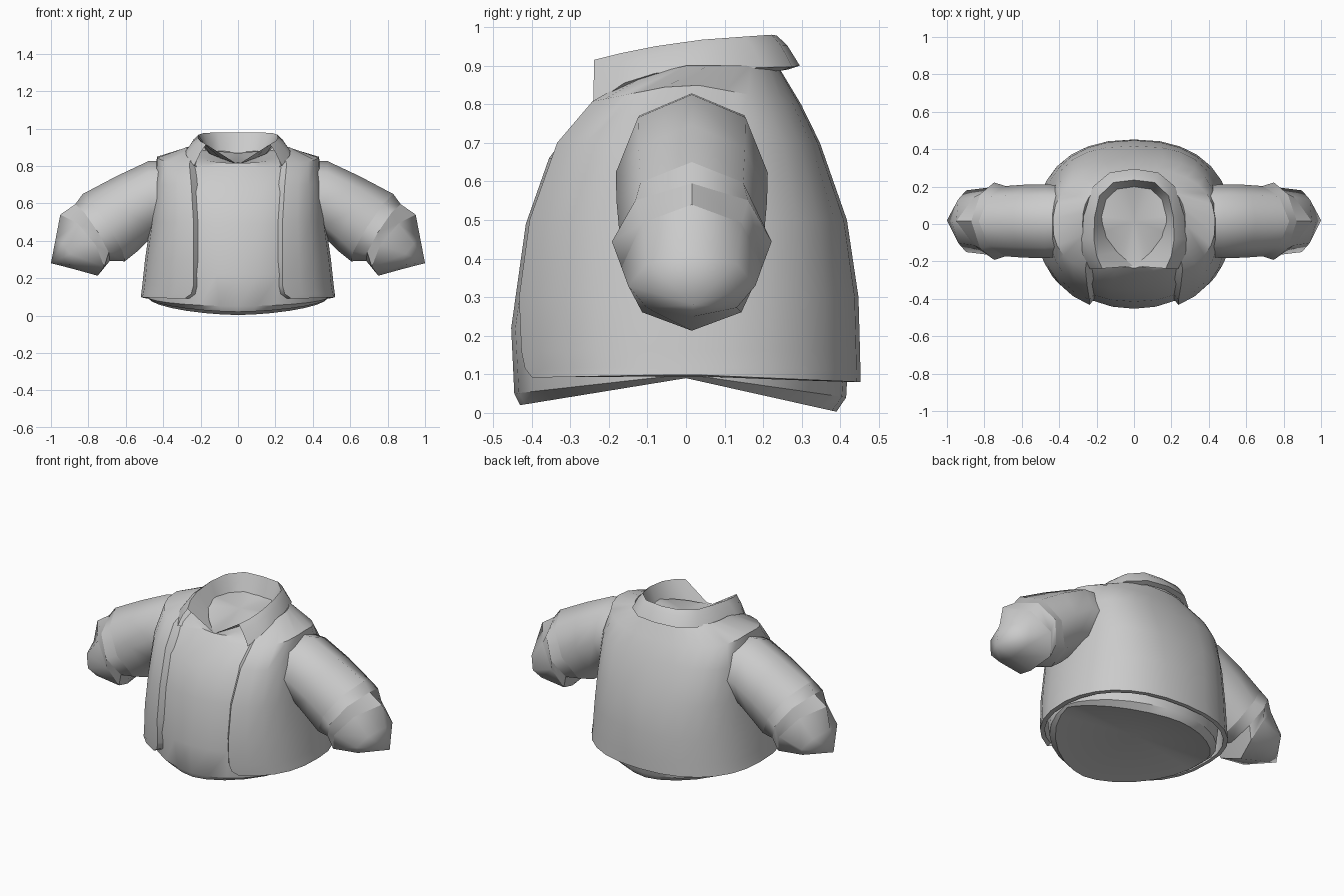
import bpy, bmesh, math

if "Cube" in bpy.data.objects:
    bpy.data.objects.remove(bpy.data.objects["Cube"])

cloth = bpy.data.materials.new("grey_cloth")
cloth.diffuse_color = (0.6, 0.6, 0.6, 1)
cloth.use_nodes = True
cloth.node_tree.nodes["Principled BSDF"].inputs["Base Color"].default_value = cloth.diffuse_color


def make(name, rows, closed=True, base=None, apex=None, thickness=0, angle=35):
    """Loft rows of points into a smooth-shaded object, with optional fan ends."""
    bm = bmesh.new()
    rings = [[bm.verts.new(p) for p in row] for row in rows]
    n = len(rows[0])
    for a, b in zip(rings, rings[1:]):
        for i in range(n if closed else n - 1):
            j = (i + 1) % n
            bm.faces.new((a[i], a[j], b[j], b[i]))
    for point, ring in ((base, rings[0]), (apex, rings[-1])):
        if point:
            tip = bm.verts.new(point)
            for i in range(n):
                bm.faces.new((ring[i], ring[(i + 1) % n], tip))
    bmesh.ops.recalc_face_normals(bm, faces=bm.faces)
    mesh = bpy.data.meshes.new(name)
    bm.to_mesh(mesh)
    bm.free()
    mesh.materials.append(cloth)
    ob = bpy.data.objects.new(name, mesh)
    bpy.context.collection.objects.link(ob)
    bpy.ops.object.select_all(action='DESELECT')
    bpy.context.view_layer.objects.active = ob
    ob.select_set(True)
    if thickness:
        mod = ob.modifiers.new("thickness", 'SOLIDIFY')
        mod.thickness = thickness
        mod.offset = -1
        bpy.ops.object.modifier_apply(modifier=mod.name)
    bpy.ops.object.shade_smooth_by_angle(angle=math.radians(angle))
    return ob


def torso_point(row, t):
    """Point on a torso ring; t = 0 is the front middle, pi the back middle."""
    zf, zs, zb, yf, rx, yb, power = row
    s, c = math.sin(t), math.cos(t)
    x = rx * math.copysign(abs(s) ** (2 / power), s)
    k = abs(c) ** (2 / power)
    y, zend = (yf * k, zf) if c > 0 else (yb * k, zb)
    return (x, y, zs + (zend - zs) * k)


# Shirt body: front, side, back height; front, side, back reach; squareness
shirt_rows = [
    (.02, .09, .003, -.43, .475, .39, 1.7), (.05, .10, .04, -.445, .488, .415, 1.9),
    (.22, .22, .22, -.453, .485, .425, 2.1), (.49, .49, .49, -.415, .445, .39, 2.3),
    (.66, .66, .66, -.355, .43, .335, 2.4), (.79, .83, .785, -.257, .40, .268, 2.2),
    (.815, .88, .885, -.235, .26, .22, 2.1), (.81, .885, .875, -.22, .172, .20, 1.9)]
make("shirt_body", [[torso_point(r, math.tau * i / 28) for i in range(28)]
                    for r in shirt_rows], base=(0, 0, .09), apex=(0, .02, .868))

# Open vest wrapping the back and sides, with rounded lower front corners;
# the last number is where its front edge lies
vest_rows = [
    (.09, .10, .08, -.452, .52, .452, 2.3, .285), (.115, .12, .11, -.457, .517, .452, 2.3, .25),
    (.16, .16, .16, -.463, .512, .451, 2.3, .238),
    (.3, .3, .3, -.47, .497, .447, 2.35, .238), (.5, .5, .5, -.436, .468, .417, 2.6, .238),
    (.7, .7, .7, -.358, .449, .347, 2.9, .25), (.80, .855, .80, -.28, .434, .298, 2.4, .26),
    (.84, .90, .90, -.245, .275, .238, 2.5, .245)]
rows = []
for r in vest_rows:
    t0 = math.asin((r[7] / r[4]) ** (r[6] / 2))
    row = [torso_point(r[:7], t0 + (math.tau - 2 * t0) * i / 24) for i in range(25)]
    # turned-in front edges
    (x, y, z), (u, v, w) = row[0], row[-1]
    rows.append([(x - .033, y + .04, z)] + row + [(u + .033, v + .04, w)])
make("vest", rows, closed=False, thickness=.025, angle=40)

# Folded collar: inner foot, top fold and outer edge from back to front
stations = [
    ((0, .20, .875), (0, .235, .978), (0, .295, .90)),
    ((.09, .185, .875), (.11, .222, .98), (.13, .275, .897)),
    ((.15, .13, .88), (.185, .15, .975), (.22, .20, .895)),
    ((.172, .04, .88), (.21, .04, .967), (.27, .04, .89)),
    ((.15, -.07, .865), (.215, -.08, .95), (.28, -.08, .88)),
    ((.09, -.15, .84), (.20, -.17, .932), (.276, -.16, .855)),
    ((.005, -.225, .81), (.17, -.238, .915), (.235, -.24, .80))]
right_half = []
for foot, top, edge in stations:
    bulge = tuple(a * .55 + b * .45 + c for a, b, c in zip(top, edge, (0, 0, .01)))
    under = (edge[0] * .9, edge[1] * .9, edge[2] - .01)
    right_half.append([foot, top, bulge, edge, under])
mirrored = [[(-x, y, z) for x, y, z in s] for s in right_half[:0:-1]]
make("collar", mirrored + right_half, closed=False, angle=45)

# Sleeves: top and bottom of each ring (x, z), half width, bend toward the body
sleeve_rings = [
    (.38, .83, .38, .44, .19, 0), (.48, .825, .46, .42, .197, 0),
    (.65, .745, .53, .35, .195, 0), (.83, .65, .605, .29, .188, .03)]
cuff_rings = [sleeve_rings[-1], (.87, .595, .685, .293, .207, .03),
              (.95, .54, .75, .213, .182, .09)]
end_rings = [cuff_rings[-1], (.975, .41, .88, .249, .165, .03)]


def tube(rings, side):
    """Octagonal rings following the arm."""
    rows = []
    for xt, zt, xb, zb, w, bend in rings:
        row = []
        for i in range(8):
            u, v = math.cos(math.tau * i / 8), math.sin(math.tau * i / 8)
            x = (xt + xb) / 2 + (xt - xb) / 2 * u - bend * abs(v)
            row.append((side * x, .015 + w * v, (zt + zb) / 2 + (zt - zb) / 2 * u))
        rows.append(row)
    return rows


for side, label in ((1, "left"), (-1, "right")):
    make(label + "_sleeve", tube(sleeve_rings, side), angle=60)
    make(label + "_cuff_band", tube(cuff_rings[:2], side), angle=60)
    make(label + "_cuff_edge", tube(cuff_rings[1:], side), angle=60)
    make(label + "_sleeve_end", tube(end_rings, side), apex=(side, .02, .28), angle=80)
